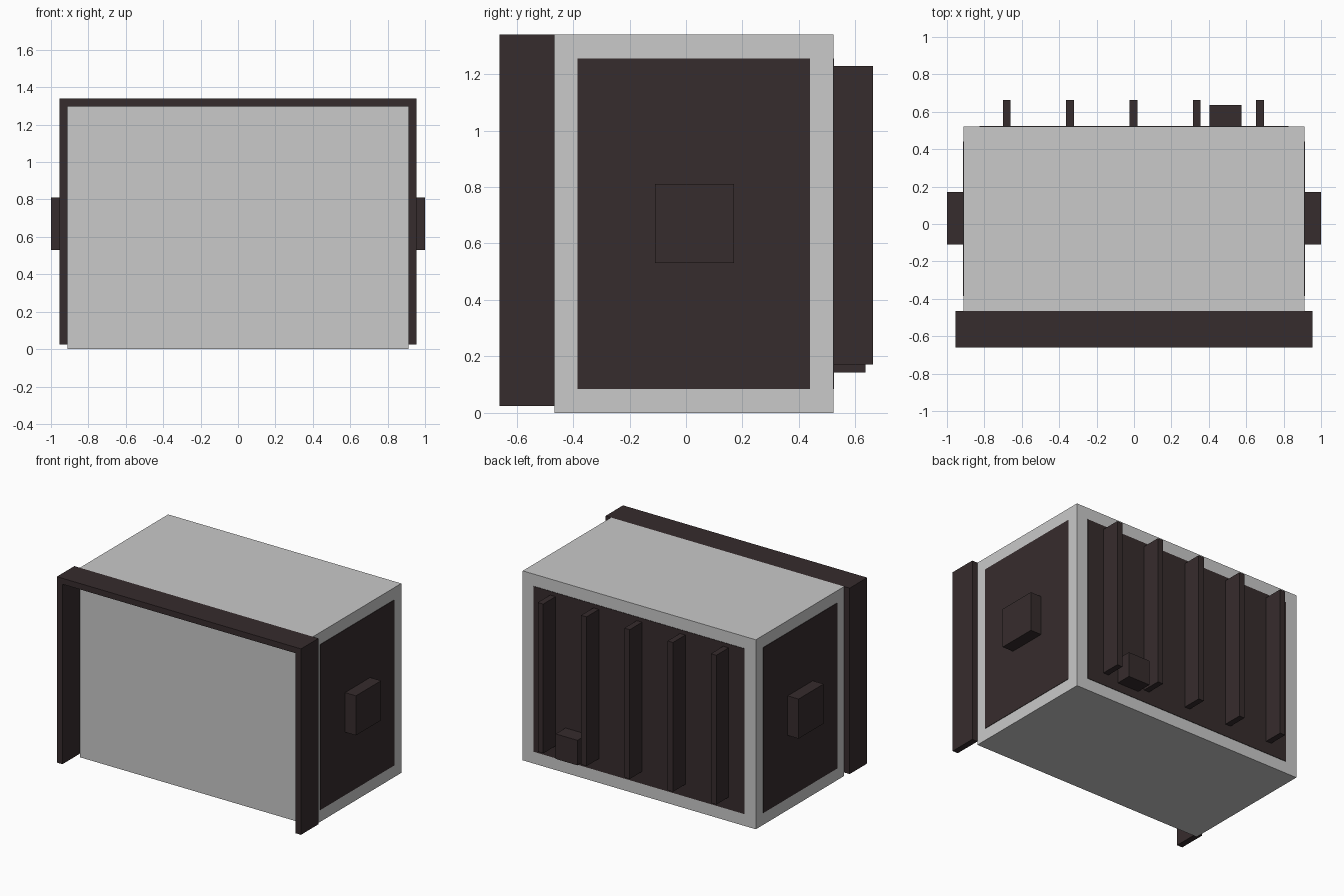
import bpy

if "Cube" in bpy.data.objects:
    bpy.data.objects.remove(bpy.data.objects["Cube"])


def material(name, rgb):
    m = bpy.data.materials.new(name)
    m.diffuse_color = (*rgb, 1.0)
    m.use_nodes = True
    m.node_tree.nodes["Principled BSDF"].inputs["Base Color"].default_value = m.diffuse_color
    return m


GREY = material("light_grey", (0.585, 0.585, 0.585))
DARK = material("dark_brown", (0.037, 0.025, 0.026))


def box(name, x, y, z, mat):
    """Axis-aligned box from (min, max) ranges."""
    bpy.ops.mesh.primitive_cube_add(size=1)
    o = bpy.context.object
    o.name = name
    for v in o.data.vertices:
        v.co = [r[0] if c < 0 else r[1] for c, r in zip(v.co, (x, y, z))]
    o.data.materials.append(mat)
    return o


def side(name, x, y, z, mat):
    """Box on the right side and its mirror on the left."""
    box("right_" + name, x, y, z, mat)
    box("left_" + name, (-x[1], -x[0]), y, z, mat)


# Main body
box("body", (-0.912, 0.912), (-0.465, 0.522), (0, 1.34), GREY)

# Front hood: top plate and two side walls
box("hood_top", (-0.955, 0.955), (-0.66, -0.465), (1.298, 1.34), DARK)
side("hood_wall", (0.912, 0.955), (-0.66, -0.465), (0.025, 1.298), DARK)

# Dark inset panels on sides and back
side("side_panel", (0.908, 0.915), (-0.385, 0.44), (0.085, 1.255), DARK)
box("back_panel", (-0.825, 0.825), (0.518, 0.525), (0.085, 1.255), DARK)

# Side handles
side("handle", (0.912, 1.0), (-0.11, 0.17), (0.53, 0.81), DARK)

# Vertical ribs on the back
for i in range(5):
    cx = -0.68 + i * 0.3385
    box(f"back_rib_{i + 1}", (cx - 0.021, cx + 0.021), (0.522, 0.663),
        (0.172, 1.228), DARK)

# Connector block on the back
box("connector_block", (0.405, 0.575), (0.522, 0.635), (0.143, 0.32), DARK)
